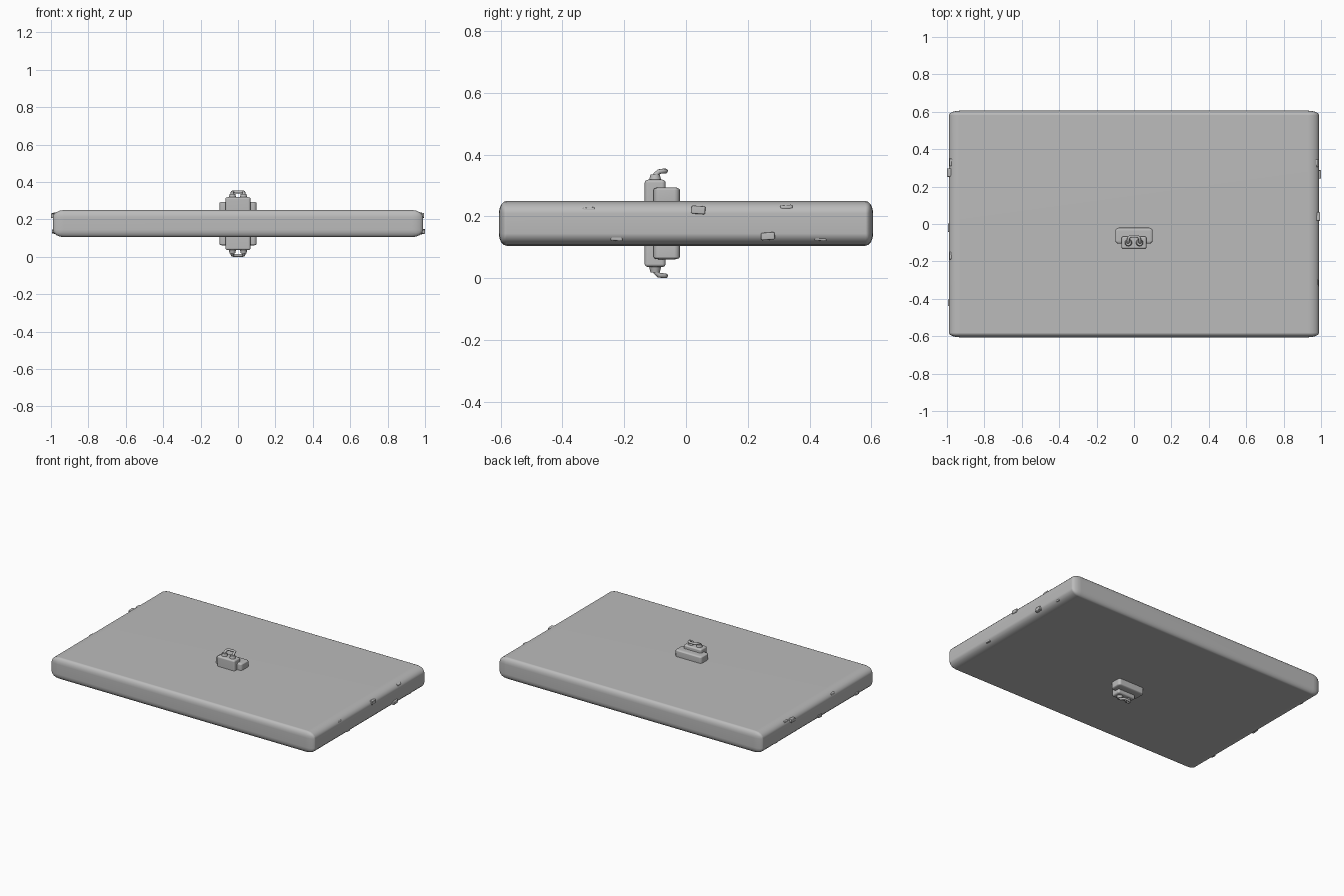
import bpy, bmesh, math
from mathutils import Matrix, Vector

cube = bpy.data.objects.get("Cube")
if cube:
    bpy.data.objects.remove(cube, do_unlink=True)

MID = 0.1775  # mirror height of the board

grey = bpy.data.materials.new("plain grey")
grey.use_nodes = True
grey.diffuse_color = (0.5, 0.5, 0.5, 1)
grey.node_tree.nodes["Principled BSDF"].inputs["Base Color"].default_value = (0.5, 0.5, 0.5, 1)


def finish(bm, name, angle=60):
    bmesh.ops.recalc_face_normals(bm, faces=bm.faces)
    mesh = bpy.data.meshes.new(name)
    bm.to_mesh(mesh)
    bm.free()
    mesh.materials.append(grey)
    obj = bpy.data.objects.new(name, mesh)
    bpy.context.collection.objects.link(obj)
    bpy.ops.object.select_all(action="DESELECT")
    obj.select_set(True)
    bpy.context.view_layer.objects.active = obj
    bpy.ops.object.shade_smooth_by_angle(angle=math.radians(angle))
    mod = obj.modifiers.new("even shading", "WEIGHTED_NORMAL")
    mod.keep_sharp = True
    return obj


def rounded_box(name, low, high, radius, segments=3, turn=None):
    """Box between two corners, with a separate rounding size per axis."""
    low, high, radius = Vector(low), Vector(high), Vector(radius)
    size = high - low
    bm = bmesh.new()
    bmesh.ops.create_cube(bm, size=1)
    bmesh.ops.scale(bm, verts=bm.verts, vec=[s / r for s, r in zip(size, radius)])
    bmesh.ops.bevel(bm, geom=bm.edges[:], offset=1, segments=segments,
                    profile=0.5, affect="EDGES", clamp_overlap=True)
    bmesh.ops.scale(bm, verts=bm.verts, vec=radius)
    if turn:
        bmesh.ops.transform(bm, matrix=turn, verts=bm.verts)
    bmesh.ops.translate(bm, verts=bm.verts, vec=(low + high) / 2)
    return finish(bm, name)


def collar(name, x):
    bm = bmesh.new()
    bmesh.ops.create_cone(bm, cap_ends=True, segments=16, radius1=0.02,
                          radius2=0.015, depth=0.02,
                          matrix=Matrix.Translation((x, -0.1, 0.326)))
    return finish(bm, name, 40)


def wire_handle(name):
    half = [(0.032, -0.1, 0.322), (0.032, -0.098, 0.336), (0.031, -0.088, 0.345),
            (0.028, -0.072, 0.347), (0.018, -0.066, 0.347)]
    path = half + [(-x, y, z) for x, y, z in reversed(half)]
    curve = bpy.data.curves.new(name, "CURVE")
    curve.dimensions = "3D"
    curve.bevel_depth = 0.008
    curve.bevel_resolution = 2
    curve.use_fill_caps = True
    spline = curve.splines.new("POLY")
    spline.points.add(len(path) - 1)
    for point, co in zip(spline.points, path):
        point.co = (*co, 1)
    temp = bpy.data.objects.new(name, curve)
    bpy.context.collection.objects.link(temp)
    bpy.context.view_layer.update()
    mesh = temp.to_mesh()
    bm = bmesh.new()
    bm.from_mesh(mesh)
    temp.to_mesh_clear()
    bpy.data.objects.remove(temp, do_unlink=True)
    return finish(bm, name)


# Board
rounded_box("board", (-0.99, -0.606, 0.105), (0.99, 0.606, 0.25), (0.06, 0.025, 0.04), 4)

# Fixture on the top face
fixture = [
    rounded_box("fixture_back_plate", (-0.1, -0.105, 0.24), (0.1, -0.02, 0.294), (0.018, 0.018, 0.008)),
    rounded_box("fixture_body", (-0.067, -0.134, 0.24), (0.067, -0.066, 0.319), (0.012, 0.012, 0.01)),
    collar("right_collar", -0.03),
    collar("left_collar", 0.03),
    wire_handle("wire_handle"),
]

# The same fixture, flipped under the board
flip = Matrix.Translation((0, 0, 2 * MID)) @ Matrix.Scale(-1, 4, (0, 0, 1))
for part in fixture:
    bm = bmesh.new()
    bm.from_mesh(part.data)
    bmesh.ops.transform(bm, matrix=flip, verts=bm.verts)
    finish(bm, "lower_" + part.name)

# Small studs along the two short ends: y, z, width, height, outer reach
left_studs = [(-0.315, 0.22, 0.04, 0.018, 0.987), (0.04, 0.221, 0.045, 0.026, 0.995),
              (0.325, 0.23, 0.04, 0.014, 0.985), (-0.225, 0.13, 0.04, 0.018, 0.986),
              (0.265, 0.136, 0.045, 0.024, 1), (0.435, 0.127, 0.04, 0.012, 0.984)]
right_studs = [(0.33, 0.228, 0.04, 0.016, 0.987), (-0.17, 0.225, 0.04, 0.018, 0.987),
               (0.275, 0.22, 0.045, 0.024, 1), (0.43, 0.13, 0.04, 0.014, 0.986),
               (-0.02, 0.135, 0.045, 0.02, 0.995), (-0.42, 0.135, 0.035, 0.018, 0.995)]
for side, studs, sign in (("left", left_studs, 1), ("right", right_studs, -1)):
    for i, (y, z, wide, tall, reach) in enumerate(studs):
        ends = sorted((sign * (reach - 0.03), sign * reach))
        rounded_box(f"{side}_stud_{i + 1}", (ends[0], y - wide / 2, z - tall / 2),
                    (ends[1], y + wide / 2, z + tall / 2), (0.005, 0.005, 0.004), 2,
                    Matrix.Rotation(math.radians(4 * (-1) ** i), 4, "X"))
